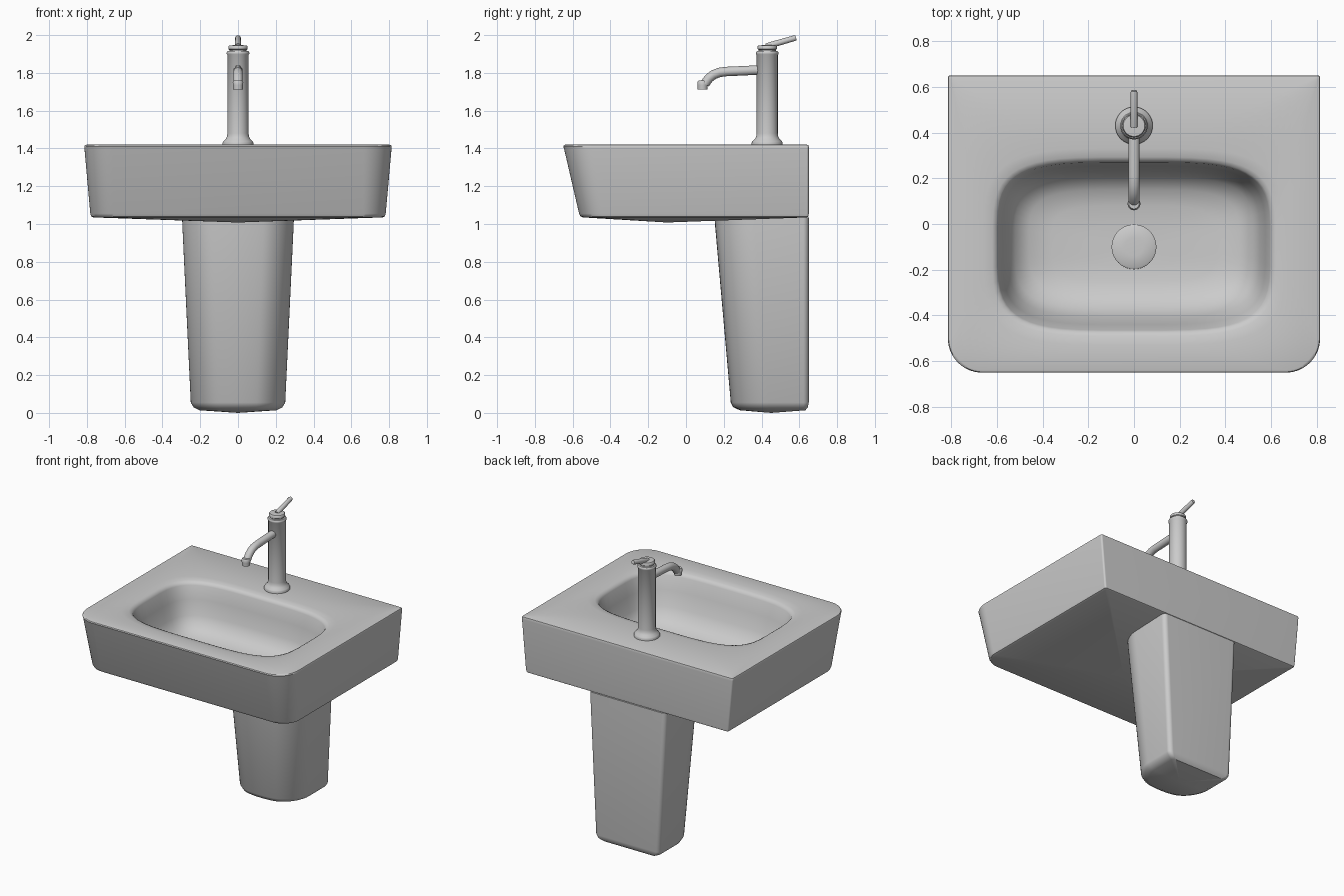
import bpy, bmesh
from math import sin, cos, pi, radians
from mathutils import Vector

if "Cube" in bpy.data.objects:
    bpy.data.objects.remove(bpy.data.objects["Cube"])

N = 14  # points per quadrant of every basin / pedestal ring


def loft(name, rings, start=None, end=None, angle=40):
    """Skin a list of equal-length rings and cap both ends (optionally to a centre point)."""
    bm = bmesh.new()
    loops = [[bm.verts.new(p) for p in r] for r in rings]
    for a, b in zip(loops, loops[1:]):
        for i in range(len(a)):
            j = (i + 1) % len(a)
            bm.faces.new((a[i], a[j], b[j], b[i]))
    for loop, tip in ((loops[0], start), (loops[-1], end)):
        if tip:
            c = bm.verts.new(tip)
            for i in range(len(loop)):
                bm.faces.new((loop[i], loop[(i + 1) % len(loop)], c))
        else:
            bm.faces.new(loop)
    bmesh.ops.recalc_face_normals(bm, faces=bm.faces)
    me = bpy.data.meshes.new(name)
    bm.to_mesh(me)
    bm.free()
    ob = bpy.data.objects.new(name, me)
    bpy.context.collection.objects.link(ob)
    bpy.ops.object.select_all(action='DESELECT')
    ob.select_set(True)
    bpy.context.view_layer.objects.active = ob
    bpy.ops.object.shade_smooth_by_angle(angle=radians(angle))
    return ob


def rounded(hx, y0, y1, z, rf, rb, bow=0.0):
    """Rounded rectangle: front corner radius rf, back radius rb, front bowed forward."""
    pts = []
    for q, (sx, sy, r) in enumerate(((1, 1, rb), (-1, 1, rb), (-1, -1, rf), (1, -1, rf))):
        cy = y1 - r if sy > 0 else y0 + bow + r
        for i in range(N):
            t = (q + i / (N - 1)) * pi / 2
            x, y = sx * (hx - r) + r * cos(t), cy + r * sin(t)
            if sy < 0:
                y -= bow * (1 - (x / hx) ** 2)
            pts.append((x, y, z))
        if q == 2 and bow:      # extra points along the curved front
            for k in range(1, 8):
                x = (hx - rf) * (k / 4 - 1)
                pts.append((x, y0 + bow * (x / hx) ** 2, z))
    return pts


def superellipse(hx, y0, y1, z, e=4):
    pts = []
    for k in range(4 * N):
        t = (k + .5) / N * pi / 2
        c, s = cos(t), sin(t)
        pts.append((hx * abs(c) ** (2 / e) * (1 if c > 0 else -1),
                    (y0 + y1) / 2 + (y1 - y0) / 2 * abs(s) ** (2 / e) * (1 if s > 0 else -1), z))
    return pts


def lathe(name, y, profile, x=0, n=40):
    return loft(name, [[(x + r * cos(2 * pi * i / n), y + r * sin(2 * pi * i / n), z)
                        for i in range(n)] for r, z in profile])


def tube(name, path, n=20):
    """Round tube through (y, z, radius) stations in the x = 0 plane."""
    P = [Vector((0, y, z)) for y, z, r in path]
    rings = []
    for i, p in enumerate(P):
        d = (P[min(i + 1, len(P) - 1)] - P[max(i - 1, 0)]).normalized()
        side = Vector((1, 0, 0))
        up = d.cross(side)
        rings.append([p + path[i][2] * (cos(2 * pi * k / n) * side + sin(2 * pi * k / n) * up)
                      for k in range(n)])
    return loft(name, rings)


# Basin: underside, tapered outer wall, deck, then down into the bowl
outer = [(.765, -.545, .640, 1.035, .11, .010), (.777, -.558, .648, 1.040, .12, .012),
         (.782, -.566, .650, 1.055, .12, .012), (.813, -.646, .650, 1.400, .15, .012),
         (.814, -.650, .650, 1.410, .15, .012), (.811, -.647, .648, 1.417, .15, .010),
         (.802, -.638, .640, 1.420, .14, .008)]
bowl = [(.66, -.530, .330, 1.418), (.620, -.490, .293, 1.413), (.603, -.474, .278, 1.405),
        (.595, -.465, .270, 1.390), (.575, -.440, .255, 1.300), (.550, -.405, .232, 1.200),
        (.520, -.370, .205, 1.140), (.460, -.315, .150, 1.100), (.360, -.250, .080, 1.083),
        (.200, -.180, -.01, 1.078)]
loft("basin", [rounded(*o) for o in outer] + [superellipse(*b) for b in bowl],
     start=(0, -.1, 1.008), end=(0, -.1, 1.076))

# Drain cover in the bowl floor
lathe("drain_cover", -.1, [(.09, 1.070), (.098, 1.080), (.098, 1.086), (.090, 1.091), (.04, 1.094)])

# Half pedestal: flat back, bowed front, rounded foot
ped = [(.205, .285, .632, .014, .12, .02, .04), (.235, .250, .645, .030, .14, .025, .05),
       (.250, .237, .650, .055, .15, .03, .05), (.294, .155, .650, .980, .16, .03, .05),
       (.296, .151, .650, 1.035, .16, .03, .05)]
loft("pedestal", [rounded(*p) for p in ped], start=(0, .45, .0), end=(0, .42, 1.04))

# Tap body with flared foot and cap
lathe("tap_body", .43, [(.082, 1.415), (.082, 1.430), (.078, 1.438), (.065, 1.450), (.058, 1.465),
                        (.056, 1.480), (.056, 1.895), (.060, 1.900), (.060, 1.908), (.055, 1.915),
                        (.046, 1.917), (.046, 1.922), (.051, 1.926), (.051, 1.940), (.047, 1.945),
                        (.020, 1.947)])

# Spout with bend and nozzle
tube("tap_spout", [(.42, 1.815, .025), (.36, 1.814, .025), (.21, 1.807, .025), (.175, 1.802, .025),
                   (.145, 1.790, .025), (.122, 1.772, .025), (.107, 1.752, .025), (.100, 1.742, .025)])
lathe("spout_nozzle", .088, [(.020, 1.712), (.026, 1.712), (.027, 1.735), (.028, 1.750), (.022, 1.760)])

# Lever handle
tube("tap_lever", [(.425, 1.940, .016), (.45, 1.948, .016), (.575, 1.984, .015), (.583, 1.986, .012)])
